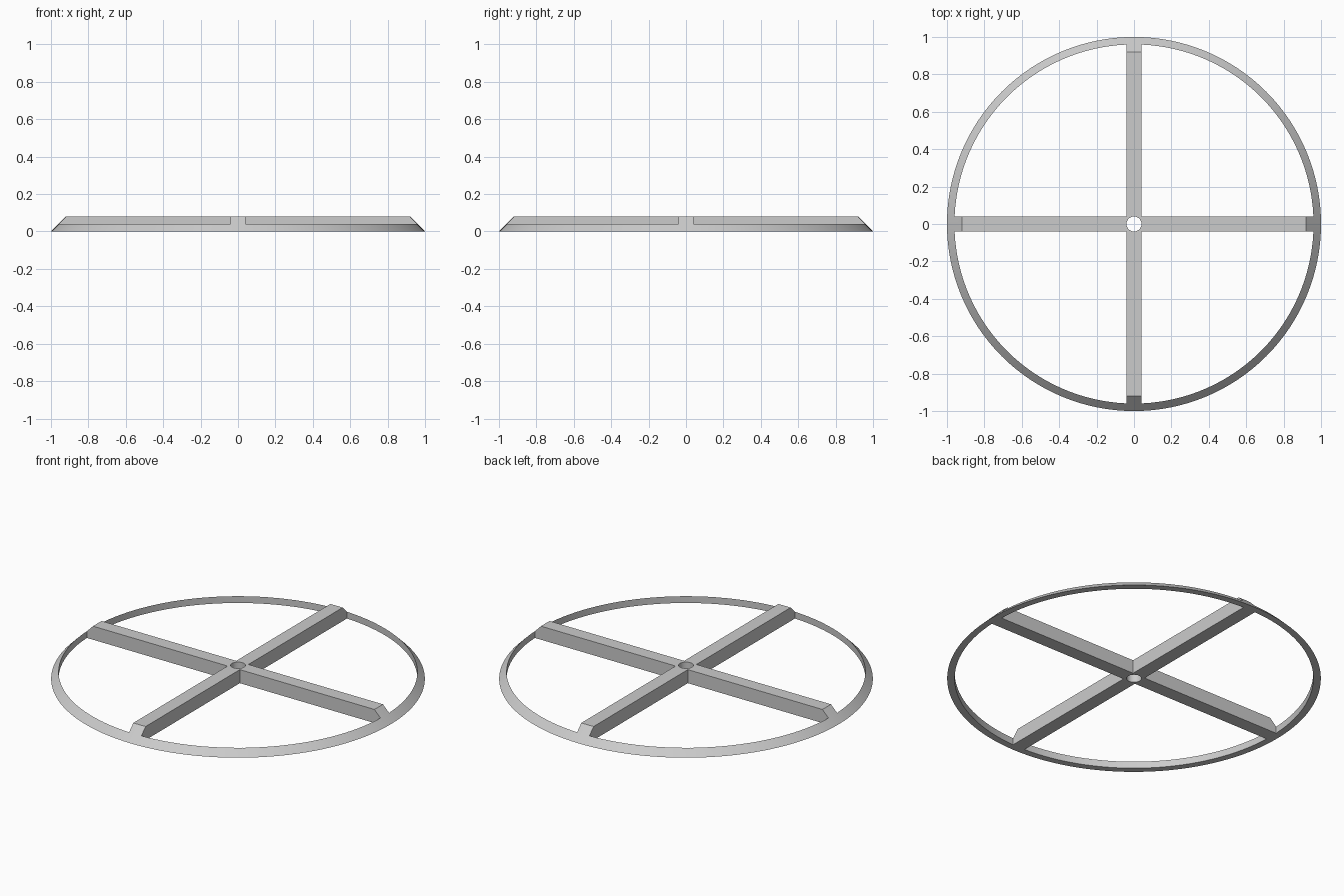
import bpy, bmesh
from math import radians, asin, cos, sin, pi

if "Cube" in bpy.data.objects:
    bpy.data.objects.remove(bpy.data.objects["Cube"])

R, H = 1.0, 0.08           # outer radius, height (45 degree bevelled rim)
RING_IN, HALF = 0.96, 0.04  # ring inner radius, half spoke width
SEG = 128


def mesh_object(name, bm):
    bmesh.ops.recalc_face_normals(bm, faces=bm.faces[:])
    me = bpy.data.meshes.new(name)
    bm.to_mesh(me)
    bm.free()
    ob = bpy.data.objects.new(name, me)
    bpy.context.collection.objects.link(ob)
    return ob


def cut(target, cutter):
    mod = target.modifiers.new("cut", 'BOOLEAN')
    mod.operation = 'DIFFERENCE'
    mod.solver = 'EXACT'
    mod.object = cutter
    bpy.context.view_layer.objects.active = target
    bpy.ops.object.modifier_apply(modifier=mod.name)
    bpy.data.objects.remove(cutter)


# Disc with bevelled rim
bpy.ops.mesh.primitive_cone_add(vertices=SEG, radius1=R, radius2=R - H,
                                depth=H, location=(0, 0, H / 2))
wheel = bpy.context.object
wheel.name = "spoked_wheel"

# Four quarter-round pockets leave the rim and the crossed spokes
bm = bmesh.new()
start = asin(HALF / RING_IN)
n = SEG // 4
for q in range(4):
    turn = q * pi / 2
    pts = [(HALF, HALF)]
    for i in range(n + 1):
        a = start + (pi / 2 - 2 * start) * i / n
        pts.append((RING_IN * cos(a), RING_IN * sin(a)))
    verts = [bm.verts.new((x * cos(turn) - y * sin(turn),
                           x * sin(turn) + y * cos(turn), -0.1)) for x, y in pts]
    face = bm.faces.new(verts)
    ext = bmesh.ops.extrude_face_region(bm, geom=[face], use_keep_orig=True)
    top = [g for g in ext["geom"] if isinstance(g, bmesh.types.BMVert)]
    bmesh.ops.translate(bm, verts=top, vec=(0, 0, 0.3))
pockets = mesh_object("pocket_cutter", bm)
pockets.hide_render = True
cut(wheel, pockets)

# Centre hole
bpy.ops.mesh.primitive_cylinder_add(vertices=48, radius=0.04, depth=0.4)
hole = bpy.context.object
hole.name = "hole_cutter"
hole.hide_render = True
cut(wheel, hole)

# Smooth round walls, sharp edges
bpy.ops.object.select_all(action='DESELECT')
wheel.select_set(True)
bpy.context.view_layer.objects.active = wheel
bpy.ops.object.shade_smooth_by_angle(angle=radians(30))
